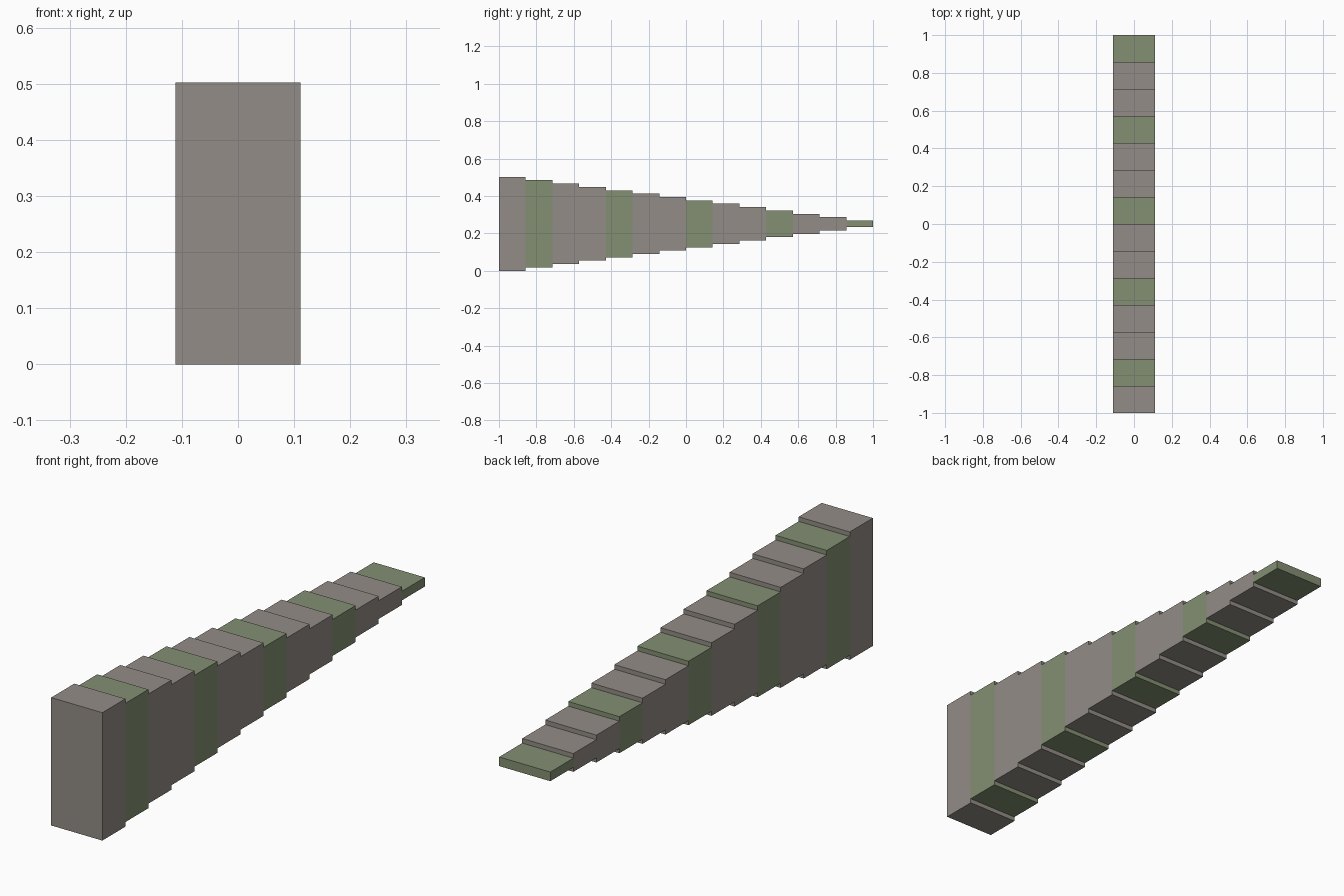
import bpy

if "Cube" in bpy.data.objects:
    bpy.data.objects.remove(bpy.data.objects["Cube"])

COUNT = 14
LENGTH, WIDTH, HEIGHT = 2.0, 0.222, 0.502
STEP = LENGTH / COUNT


def material(name, color):
    mat = bpy.data.materials.new(name)
    mat.diffuse_color = color
    mat.use_nodes = True
    mat.node_tree.nodes["Principled BSDF"].inputs["Base Color"].default_value = mat.diffuse_color
    return mat


stone = material("warm_grey", (0.29, 0.265, 0.24, 1))
moss = material("moss_green", (0.23, 0.275, 0.17, 1))

# Row of blocks shrinking evenly in height about a common mid line
for i in range(COUNT):
    green = i % 3 == 1
    bpy.ops.mesh.primitive_cube_add(
        size=1, location=(0, -LENGTH / 2 + (i + 0.5) * STEP, HEIGHT / 2))
    block = bpy.context.object
    block.name = f"{'green' if green else 'grey'}_block_{i + 1:02d}"
    block.scale = (WIDTH, STEP, HEIGHT * (COUNT - i) / COUNT)
    bpy.ops.object.transform_apply(location=False, rotation=False, scale=True)
    block.data.materials.append(moss if green else stone)
